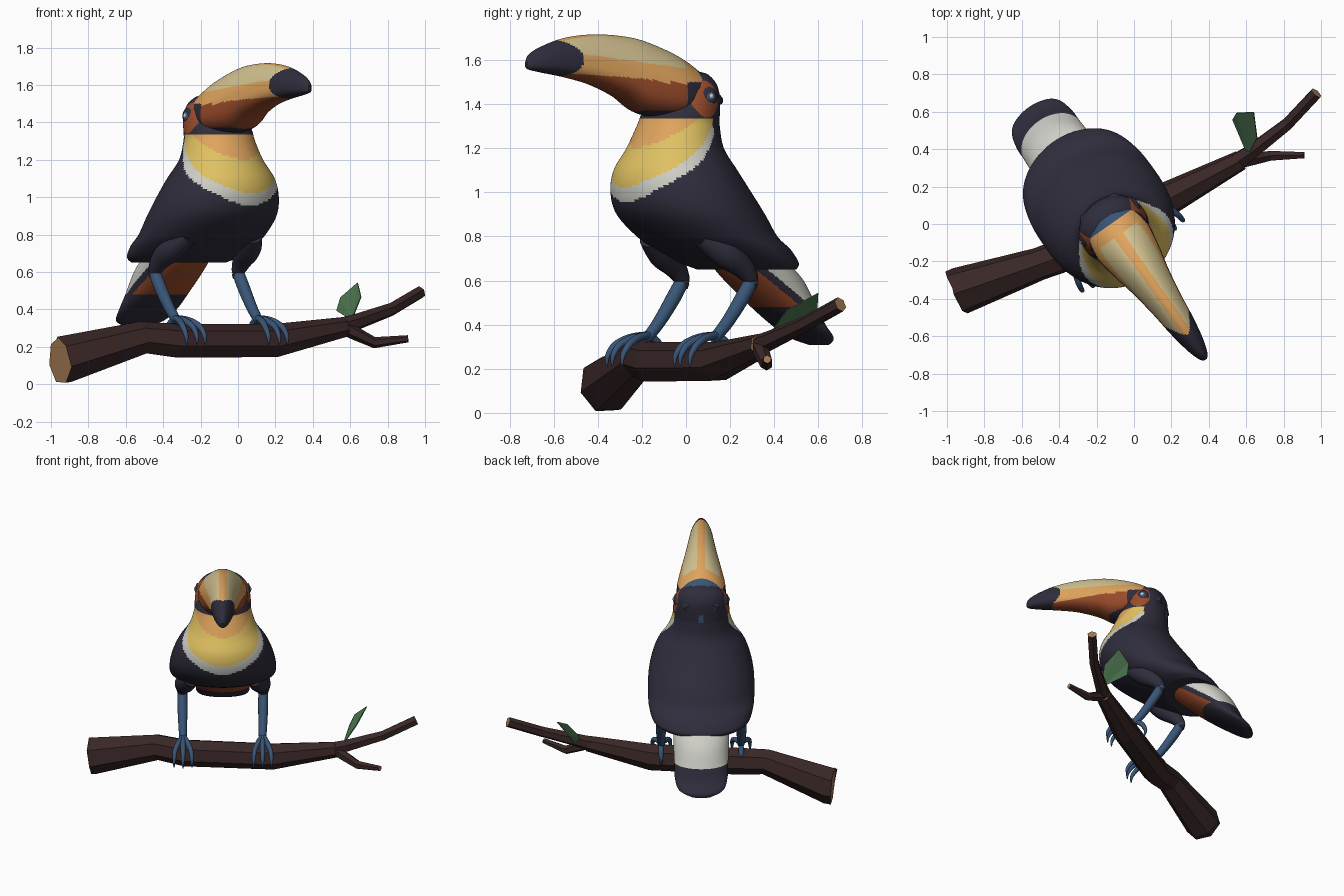
import bpy, bmesh, math
from mathutils import Vector

if "Cube" in bpy.data.objects:
    bpy.data.objects.remove(bpy.data.objects["Cube"])


def material(name, rgb):
    m = bpy.data.materials.new(name)
    m.use_nodes = True
    m.diffuse_color = (*rgb, 1)
    m.node_tree.nodes["Principled BSDF"].inputs["Base Color"].default_value = (*rgb, 1)
    return m


DARK = material("dark plumage", (.028, .026, .045))
ORANGE = material("soft orange", (.74, .37, .11))
YELLOW = material("bib yellow", (.74, .53, .12))
CREAM = material("beak cream", (.65, .54, .28))
WHITE = material("feather white", (.62, .62, .57))
RUST = material("rust", (.32, .07, .023))
BLUE = material("leg blue", (.04, .09, .18))
BARK = material("bark brown", (.042, .020, .020))
WOOD = material("cut wood", (.38, .20, .09))
GREEN = material("leaf green", (.07, .17, .075))


def smooth_rows(rows, steps):
    """Catmull-Rom interpolation of rows of numbers."""
    out = []
    for i in range(len(rows) - 1):
        a, b, c, d = (Vector(rows[min(max(k, 0), len(rows) - 1)]) for k in range(i - 1, i + 3))
        for s in range(steps):
            t = s / steps
            out.append(b + (c - a) * (t / 2) + (a * 2 - b * 5 + c * 4 - d) * (t * t / 2)
                       + (b * 3 - a - c * 3 + d) * (t ** 3 / 2))
    out.append(Vector(rows[-1]))
    return out


def skin(name, rings, paint, smooth=True, bird=True, caps=None):
    """Join rings into a closed surface; paint(centre) gives each face its material."""
    bm = bmesh.new()
    loops = [[bm.verts.new(p) for p in ring] for ring in rings]
    n = len(rings[0])
    for a, b in zip(loops, loops[1:]):
        for i in range(n):
            bm.faces.new((a[i], a[(i + 1) % n], b[(i + 1) % n], b[i]))
    ends = [bm.faces.new(loops[0]), bm.faces.new(loops[-1])]
    bmesh.ops.recalc_face_normals(bm, faces=bm.faces)
    mats = []
    for f in bm.faces:
        m = caps if caps and f in ends else paint(f.calc_center_median())
        if m not in mats:
            mats.append(m)
        f.material_index = mats.index(m)
        f.smooth = smooth and f not in ends
    me = bpy.data.meshes.new(name)
    bm.to_mesh(me)
    bm.free()
    for m in mats:
        me.materials.append(m)
    return place(bpy.data.objects.new(name, me), bird)


def place(ob, bird):
    bpy.context.collection.objects.link(ob)
    if bird:  # the bird sits turned across the branch
        ob.location = (-.083, -.06, 0)
        ob.rotation_euler.z = math.radians(35)
    return ob


def circle(n):
    return [(math.sin(2 * math.pi * i / n), math.cos(2 * math.pi * i / n)) for i in range(n)]


def stack(rows, steps, n=144):
    """Level ellipses from rows of height, forward position, half width, half depth."""
    return [[(w * s, -(f + a * c), z) for s, c in circle(n)]
            for z, f, w, a in smooth_rows(rows, steps)]


def tube(points, n, steps=0):
    """Round tube along points of x, y, z, radius."""
    rows = smooth_rows(points, steps) if steps else [Vector(p) for p in points]
    rings = []
    for i, r in enumerate(rows):
        t = (rows[min(i + 1, len(rows) - 1)] - rows[max(i - 1, 0)]).to_3d().normalized()
        side = t.cross(Vector((.1, .0, 1))).normalized()
        up = side.cross(t)
        rings.append([r.to_3d() + (side * s + up * c) * r.w for s, c in circle(n)])
    return rings


# Body, neck and head with the bib
def body_paint(p):
    u, f, z = abs(p.x), -p.y, p.z
    if u > .1 and ((f + .06) / .075) ** 2 + ((z - 1.425) / .085) ** 2 < 1:
        return RUST
    if u < .016 and f < -.1 and 1.32 < z < 1.38:
        return BLUE
    angle = abs(math.degrees(math.atan2(u, f + .03))) / 110
    if angle > 1 or z > 1.335:
        return DARK
    k = angle ** 1.5
    if z > 1.2 + .2 * k:
        return ORANGE
    if z > 1.02 + .29 * k:
        return YELLOW
    return WHITE if z > .95 + .32 * k else DARK


body = [(.65, -.41, .275, .195), (.68, -.37, .325, .235), (.74, -.28, .352, .28),
        (.80, -.19, .358, .298), (.90, -.1, .355, .327), (1.0, -.045, .334, .312),
        (1.1, -.015, .294, .274), (1.2, -.013, .228, .218), (1.3, -.03, .194, .186),
        (1.35, -.042, .19, .173), (1.4, -.06, .186, .155), (1.45, -.07, .176, .142),
        (1.49, -.083, .155, .117), (1.52, -.095, .122, .085), (1.54, -.105, .08, .05),
        (1.55, -.105, .01, .01)]
skin("body", stack(body, 9), body_paint)


# Tail
def tail_paint(p):
    edge = -.47 + (p.z - .6) * 1.4
    if p.z < .485:
        return DARK
    if -p.y < edge:
        return WHITE
    return RUST if -p.y > edge + .05 else DARK


skin("tail", stack([(.72, -.37, .17, .13), (.68, -.42, .185, .17), (.6, -.505, .188, .175),
                    (.48, -.615, .182, .13), (.4, -.695, .178, .085), (.34, -.77, .15, .06),
                    (.308, -.81, .07, .025)], 10), tail_paint)


# Beak, broad where it meets the head
def beak_paint(p):
    u, f, z = abs(p.x), -p.y, p.z
    if f > .73 or ((f - .73) / .185) ** 2 + ((z - 1.605) / .095) ** 2 < 1:
        return DARK
    if f < -.115 or (z < 1.5 and f < .035) or (f < .2 and z < 1.372):
        return DARK
    if f < -.07:
        return BLUE
    if z < 1.46 + .17 * max(f, 0) ** .6 - .08 * max(f, 0):
        return RUST
    if z > 1.56 + .12 * f and u > .026 and f > 0:
        return CREAM
    return ORANGE


beak = [(-.2, 1.46, 1.39, .11), (-.14, 1.53, 1.37, .14), (-.06, 1.592, 1.35, .155),
        (.04, 1.642, 1.335, .162), (.18, 1.69, 1.358, .14), (.3, 1.71, 1.428, .114),
        (.45, 1.716, 1.487, .09), (.6, 1.70, 1.522, .072), (.72, 1.664, 1.542, .05),
        (.79, 1.63, 1.555, .027), (.812, 1.60, 1.565, .008)]
rings = []
for f, top, low, w in smooth_rows(beak, 14):
    mid, half = (top + low) / 2, (top - low) / 2
    rings.append([(w * s * (1 - .22 * c), -f, mid + half * (c if c > 0 else -abs(c) ** .7))
                  for s, c in circle(144)])
skin("beak", rings, beak_paint)


# Eyes and legs on both sides
def eye_disc(name, side, u, thick, size, mat, dz=0):
    local = circle(18)
    rings = [[(side * (u + thick * math.sin(a)), .084 + size * math.cos(a) * s,
               1.432 + dz + size * math.cos(a) * c) for s, c in local]
             for a in (0, .4, .8, 1.2, 1.5)]
    skin(name, rings, lambda p: mat)


for side, label in ((1, "left"), (-1, "right")):
    eye_disc(label + "_eye", side, .166, .02, .045, DARK)
    eye_disc(label + "_iris", side, .18, .01, .024, BLUE)
    eye_disc(label + "_eye_glint", side, .185, .008, .013, WHITE, .004)

    def leg_part(name, points, mat):
        pts = [(side * u, -f, z, r) for u, f, z, r in points]
        skin(label + name, tube(pts, 14, 5), lambda p: mat)

    leg_part("_thigh", [(.21, -.03, .80, .06), (.25, -.12, .725, .07), (.268, -.2, .66, .052),
                        (.272, -.24, .605, .037), (.27, -.235, .57, .031)], DARK)
    leg_part("_shin", [(.272, -.25, .61, .031), (.272, -.2, .53, .034), (.27, -.12, .42, .03),
                       (.268, -.06, .355, .026), (.268, -.03, .335, .02)], BLUE)
    for i, spread in enumerate((-.06, 0, .06)):
        reach = .012 if spread == 0 else 0
        leg_part("_front_toe_%d" % i, [
            (.268, -.07, .355, .016), (.268 + spread * .5, .02, .342, .018),
            (.268 + spread * .9, .09 + reach, .31, .016),
            (.268 + spread, .13 + reach, .26, .012),
            (.268 + spread, .135 + reach, .21, .003)], BLUE)
    leg_part("_back_toe", [(.268, -.05, .35, .016), (.27, -.1, .325, .018),
                           (.27, -.13, .27, .014), (.27, -.12, .215, .003)], BLUE)

# Branch with two twigs
for name, sides, points in (
        ("branch", 7, [(-.95, -.368, .127, .13), (-.935, -.36, .128, .13),
                       (-.51, -.215, .247, .09), (-.33, -.15, .228, .094),
                       (.19, .14, .23, .092), (.57, .34, .305, .055)]),
        ("upper_twig", 6, [(.53, .32, .30, .052), (.62, .38, .328, .045),
                           (.82, .535, .40, .036), (.975, .70, .492, .035)]),
        ("lower_twig", 6, [(.55, .33, .31, .04), (.63, .345, .27, .036),
                           (.73, .365, .222, .03), (.91, .368, .243, .019)])):
    skin(name, tube(points, sides), lambda p: BARK, smooth=False, bird=False, caps=WOOD)

# Leaf
mesh = bpy.data.meshes.new("leaf")
outline = [(.61, .37, .34), (.53, .56, .39), (.55, .595, .46), (.642, .60, .54), (.66, .46, .465)]
mesh.from_pydata(outline, [], [(0, 1, 2), (0, 2, 3), (0, 3, 4)])
mesh.materials.append(GREEN)
leaf = place(bpy.data.objects.new("leaf", mesh), False)
leaf.modifiers.new("thickness", "SOLIDIFY").thickness = .006
